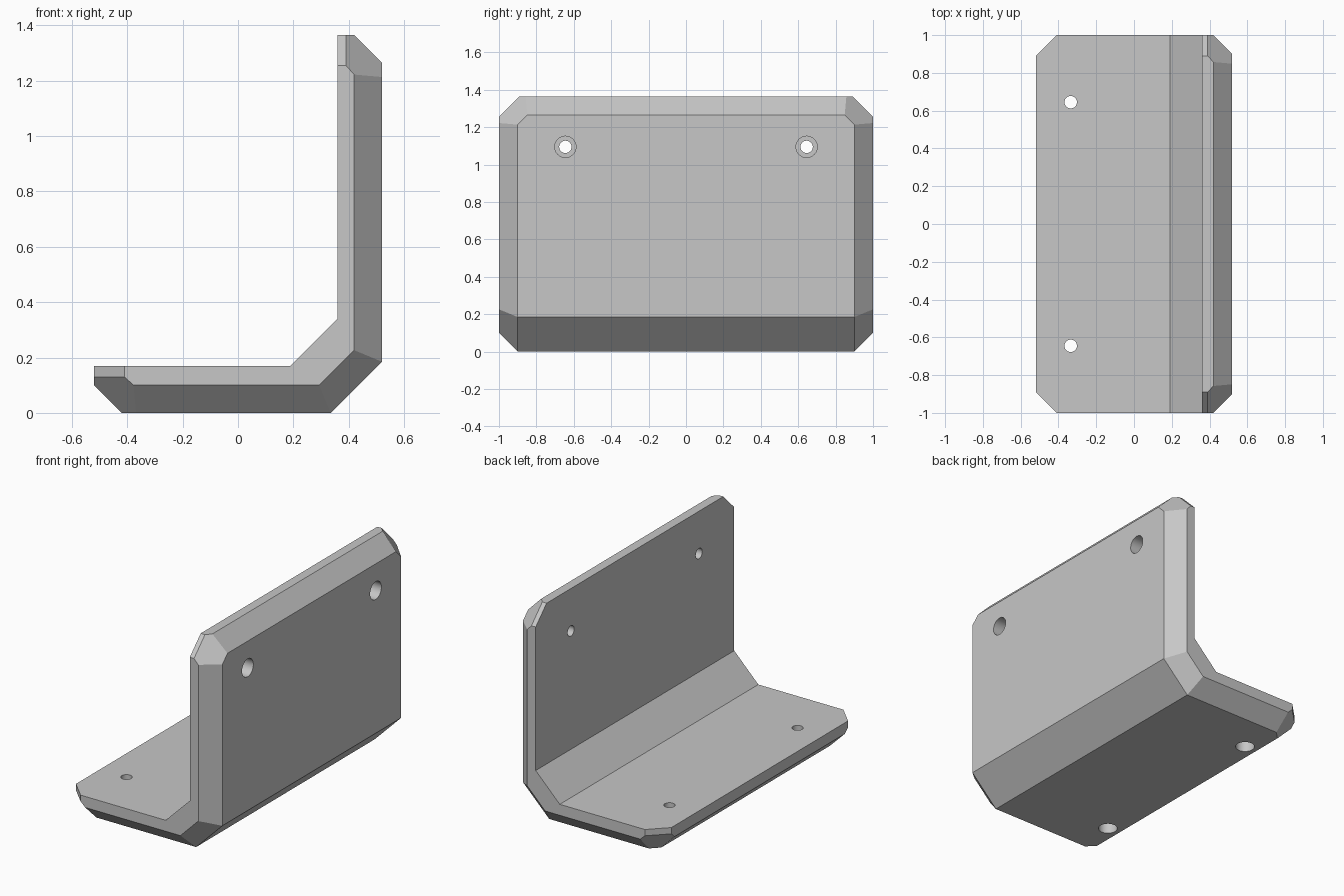
import bpy, bmesh, math
from mathutils import Vector

if "Cube" in bpy.data.objects:
    bpy.data.objects.remove(bpy.data.objects["Cube"], do_unlink=True)

HALF_X, HALF_Y, TOP = 0.52, 1.0, 1.365
CHAMFER, CORNER = 0.1, 0.11

grey = bpy.data.materials.new("light grey")
grey.use_nodes = True
colour = (0.57, 0.57, 0.57, 1)
grey.diffuse_color = colour
grey.node_tree.nodes["Principled BSDF"].inputs["Base Color"].default_value = colour

# Angle profile, extruded along its length
profile = [(-HALF_X, 0), (0.335, 0), (HALF_X, 0.185), (HALF_X, TOP),
           (0.36, TOP), (0.36, 0.34), (0.19, 0.17), (-HALF_X, 0.17)]
bm = bmesh.new()
face = bm.faces.new([bm.verts.new((x, -HALF_Y, z)) for x, z in profile])
ext = bmesh.ops.extrude_face_region(bm, geom=[face])
bmesh.ops.translate(bm, vec=(0, 2 * HALF_Y, 0),
                    verts=[v for v in ext["geom"] if isinstance(v, bmesh.types.BMVert)])
bmesh.ops.recalc_face_normals(bm, faces=bm.faces)


def cut(normal, limit):
    """Remove everything beyond the plane normal . p = limit and cap it."""
    n = Vector(normal)
    res = bmesh.ops.bisect_plane(bm, geom=bm.verts[:] + bm.edges[:] + bm.faces[:], dist=1e-5,
                                 plane_co=n * limit / n.length_squared, plane_no=n,
                                 clear_outer=True)
    edges = [e for e in res["geom_cut"] if isinstance(e, bmesh.types.BMEdge)]
    bmesh.ops.holes_fill(bm, edges=edges, sides=0)


def bevel(a, b, weight=1.0):
    """Chamfer between two planes, each given as (unit normal, limit)."""
    cut(Vector(a[0]) + weight * Vector(b[0]), a[1] + weight * b[1] - CHAMFER)


# Outer faces and ends
R = math.sqrt(0.5)
bottom = ((0, 0, -1), 0)
back = ((1, 0, 0), HALF_X)
bend = ((R, 0, -R), 0.335 * R)
top = ((0, 0, 1), TOP)
front_edge = ((-1, 0, 0), HALF_X)
bevel(top, back)
bevel(front_edge, bottom)

# Clipped corners and chamfers on both ends
for s in (-1, 1):
    end = ((0, s, 0), HALF_Y)
    top_corner = ((0, s * R, R), (HALF_Y + TOP - CORNER) * R)
    base_corner = ((-R, s * R, 0), (HALF_Y + HALF_X - CORNER) * R)
    cut(*top_corner)
    cut(*base_corner)
    for outer in (bottom, bend, back):
        bevel(end, outer)
    bevel(top_corner, back, 0.77)
    bevel(base_corner, bottom, 0.77)

bmesh.ops.remove_doubles(bm, verts=bm.verts, dist=1e-4)
bmesh.ops.recalc_face_normals(bm, faces=bm.faces)
mesh = bpy.data.meshes.new("angle_bracket")
bm.to_mesh(mesh)
bm.free()
mesh.materials.append(grey)
bracket = bpy.data.objects.new("angle_bracket", mesh)
bpy.context.collection.objects.link(bracket)


def drill(location, radius, depth, rotation):
    bpy.ops.mesh.primitive_cylinder_add(vertices=32, radius=radius, depth=depth,
                                        location=location, rotation=rotation)
    cutter = bpy.context.object
    cutter.name = "hole_cutter"
    cutter.hide_render = True
    cutter.data.materials.append(grey)
    mod = bracket.modifiers.new("hole", "BOOLEAN")
    mod.operation, mod.solver, mod.object = "DIFFERENCE", "EXACT", cutter
    bpy.context.view_layer.objects.active = bracket
    bpy.ops.object.modifier_apply(modifier=mod.name)
    bpy.data.objects.remove(cutter, do_unlink=True)


# Screw holes, counterbored from the outer faces
for y in (-0.645, 0.645):
    drill((0.44, y, 1.095), 0.033, 0.4, (0, math.pi / 2, 0))
    drill((HALF_X, y, 1.095), 0.057, 0.2, (0, math.pi / 2, 0))
    drill((-0.335, y, 0.08), 0.033, 0.4, (0, 0, 0))
    drill((-0.335, y, 0), 0.057, 0.2, (0, 0, 0))

bpy.ops.object.select_all(action="DESELECT")
bracket.select_set(True)
bpy.context.view_layer.objects.active = bracket
bpy.ops.object.shade_smooth_by_angle(angle=math.radians(25))
